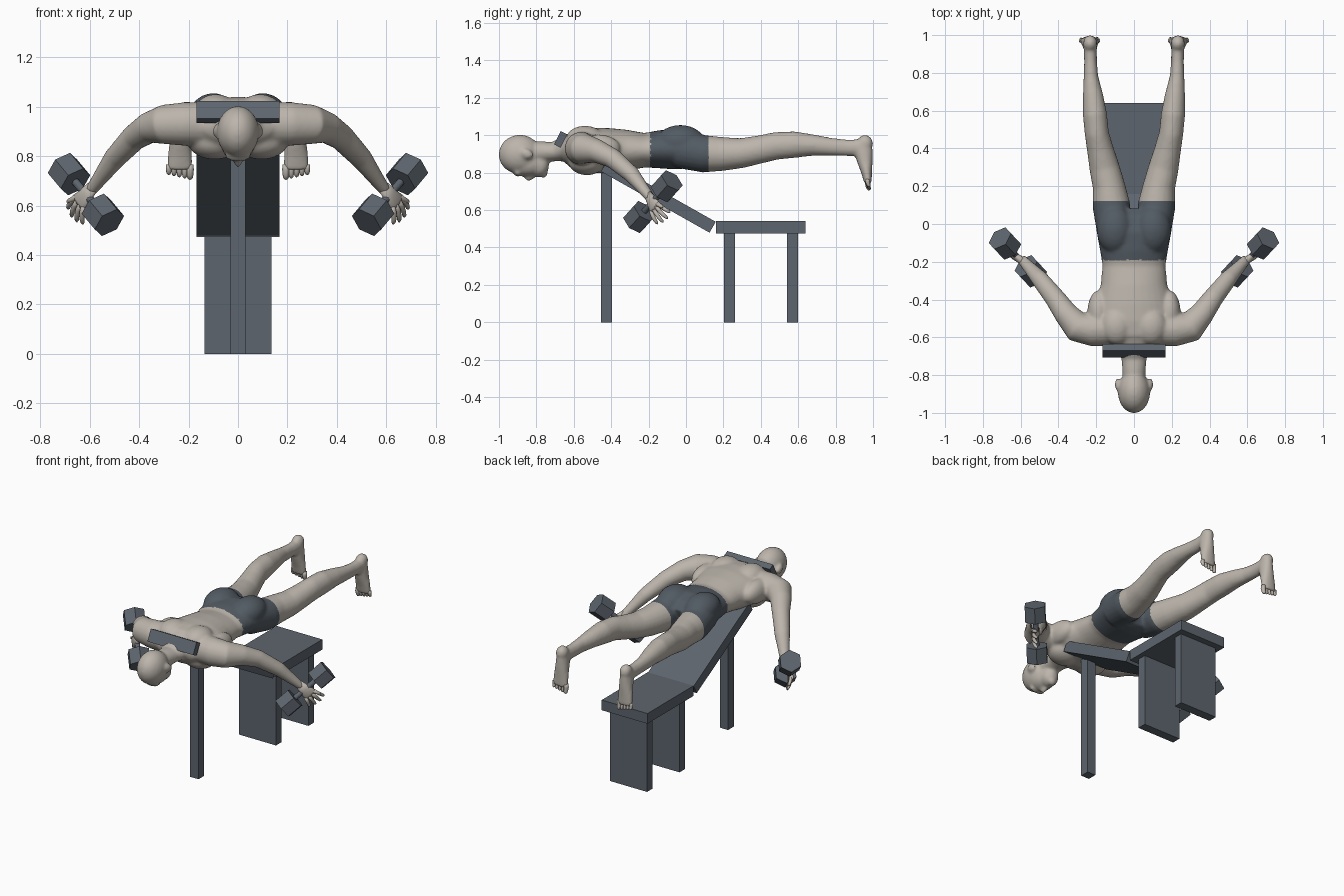
import bpy, bmesh, math
from mathutils import Vector, Matrix

if "Cube" in bpy.data.objects:
    bpy.data.objects.remove(bpy.data.objects["Cube"])


def material(name, rgb):
    m = bpy.data.materials.new(name)
    m.use_nodes = True
    m.diffuse_color = (*rgb, 1)
    m.node_tree.nodes["Principled BSDF"].inputs["Base Color"].default_value = (*rgb, 1)
    return m


skin = material("skin", (0.50, 0.46, 0.41))
cloth = material("shorts_grey", (0.085, 0.105, 0.125))
steel = material("bench_grey", (0.11, 0.13, 0.155))


def finish(name, bm, mat, smooth=False):
    bmesh.ops.recalc_face_normals(bm, faces=bm.faces)
    me = bpy.data.meshes.new(name)
    bm.to_mesh(me)
    bm.free()
    me.materials.append(mat)
    for p in me.polygons:
        p.use_smooth = smooth
    ob = bpy.data.objects.new(name, me)
    bpy.context.collection.objects.link(ob)
    return ob


def loft(bm, rings, up=(0, 0, 1), n=20):
    """Closed skin through elliptical rings: (x, y, z, half width, half height)."""
    pts = [Vector(r[:3]) for r in rings]
    loops = []
    for i, r in enumerate(rings):
        t = (pts[min(i + 1, len(pts) - 1)] - pts[max(i - 1, 0)]).normalized()
        side = Vector(up).cross(t).normalized()
        top = t.cross(side)
        angles = [math.tau * k / n for k in range(n)]
        loops.append([bm.verts.new(pts[i] + side * r[3] * math.cos(a) + top * r[4] * math.sin(a))
                      for a in angles])
    for a, b in zip(loops, loops[1:]):
        for k in range(n):
            bm.faces.new((a[k], a[(k + 1) % n], b[(k + 1) % n], b[k]))
    bm.faces.new(loops[0])
    bm.faces.new(loops[-1])


def blob(bm, centre, radii, tilt=0):
    mat = (Matrix.Translation(centre) @ Matrix.Rotation(tilt, 4, 'X')
           @ Matrix.Diagonal((*radii, 1)))
    bmesh.ops.create_icosphere(bm, subdivisions=3, radius=1, matrix=mat)


def box(name, centre, size, tilt=0):
    bm = bmesh.new()
    mat = (Matrix.Translation(centre) @ Matrix.Rotation(tilt, 4, 'X')
           @ Matrix.Diagonal((*size, 1)))
    bmesh.ops.create_cube(bm, size=1, matrix=mat)
    return finish(name, bm, steel)


def digit(bm, base, tip, r, sag):
    """Tapered finger or toe with a rounded tip and a slight bend."""
    base, tip = Vector(base), Vector(tip)
    rings = []
    for t, k in ((0, 1), (0.35, 1.05), (0.7, 0.92), (0.9, 0.75), (1, 0.3)):
        p = base.lerp(tip, t) + Vector(sag) * math.sin(t * math.pi)
        rings.append((*p, r * k, r * k))
    loft(bm, rings, up=(1, 0.3, 0), n=10)


# Bench
box("seat_pad", (0, 0.4, 0.507), (0.334, 0.48, 0.067))
box("incline_pad", (0, -0.148, 0.672), (0.334, 0.667, 0.067), -math.atan2(0.33, 0.585))
box("front_post", (0, -0.425, 0.415), (0.06, 0.06, 0.83))
for name, y in (("middle_leg", 0.232), ("rear_leg", 0.57)):
    box(name, (0, y, 0.237), (0.27, 0.058, 0.475))
box("shoulder_bar", (0, -0.67, 0.978), (0.334, 0.04, 0.08), math.radians(-27))

# Body: overlapping forms fused into one skin
bm = bmesh.new()
torso = [(-0.665, 0.935, 0.10, 0.045), (-0.645, 0.93, 0.15, 0.07), (-0.6, 0.925, 0.2, 0.105),
         (-0.52, 0.918, 0.222, 0.122), (-0.42, 0.918, 0.205, 0.121), (-0.32, 0.92, 0.176, 0.11),
         (-0.22, 0.92, 0.167, 0.092), (-0.14, 0.925, 0.180, 0.102), (-0.05, 0.925, 0.197, 0.108),
         (0.02, 0.915, 0.195, 0.095), (0.06, 0.90, 0.15, 0.07)]
loft(bm, [(0, y, z, w, h) for y, z, w, h in torso], n=32)
loft(bm, [(0, -0.86, 0.905, 0.06, 0.06), (0, -0.77, 0.912, 0.062, 0.056),
          (0, -0.71, 0.912, 0.067, 0.052), (0, -0.66, 0.925, 0.10, 0.065),
          (0, -0.6, 0.93, 0.15, 0.09)])

# Head, facing down
blob(bm, (0, -0.888, 0.897), (0.086, 0.114, 0.106))
blob(bm, (0, -0.85, 0.848), (0.068, 0.10, 0.07))
blob(bm, (0, -0.79, 0.838), (0.055, 0.058, 0.062))
blob(bm, (0, -0.762, 0.80), (0.028, 0.024, 0.028))
blob(bm, (0, -0.838, 0.782), (0.016, 0.03, 0.027), 0.5)
blob(bm, (0, -0.797, 0.79), (0.03, 0.016, 0.016))
blob(bm, (0, -0.90, 0.80), (0.055, 0.02, 0.022))

leg = [(0.105, -0.04, 0.925, 0.092, 0.10), (0.12, 0.1, 0.9, 0.1, 0.1),
       (0.133, 0.2, 0.9, 0.086, 0.09), (0.157, 0.3, 0.905, 0.08, 0.08),
       (0.18, 0.4, 0.925, 0.07, 0.075), (0.197, 0.48, 0.943, 0.064, 0.074),
       (0.207, 0.58, 0.95, 0.064, 0.071), (0.217, 0.68, 0.947, 0.054, 0.057),
       (0.228, 0.78, 0.938, 0.039, 0.047), (0.23, 0.86, 0.933, 0.034, 0.044),
       (0.232, 0.95, 0.933, 0.035, 0.046)]
foot = [(0.232, 0.945, 0.96, 0.034, 0.045), (0.232, 0.947, 0.92, 0.038, 0.052),
        (0.233, 0.957, 0.86, 0.043, 0.042), (0.235, 0.966, 0.8, 0.05, 0.029),
        (0.236, 0.973, 0.745, 0.053, 0.02)]
arm = [(0.1, -0.555, 0.93, 0.09, 0.09), (0.22, -0.56, 0.93, 0.088, 0.088),
       (0.3, -0.545, 0.928, 0.082, 0.08), (0.36, -0.475, 0.915, 0.064, 0.063),
       (0.42, -0.39, 0.875, 0.054, 0.053), (0.5, -0.29, 0.79, 0.046, 0.044),
       (0.555, -0.23, 0.715, 0.034, 0.032), (0.595, -0.186, 0.66, 0.027, 0.024)]


def flip(rings, s):
    return [(s * r[0], *r[1:]) for r in rings]


for s in (1, -1):
    loft(bm, flip(leg, s))
    loft(bm, flip(foot, s), up=(0, 1, 0))
    loft(bm, flip(arm, s))
    blob(bm, (s * 0.232, 0.957, 0.957), (0.037, 0.043, 0.045))       # heel
    blob(bm, (s * 0.1, -0.03, 0.965), (0.098, 0.13, 0.09))           # buttock
    blob(bm, (s * 0.09, -0.54, 0.985), (0.085, 0.1, 0.066))          # shoulder blade
    blob(bm, (s * 0.095, -0.53, 0.862), (0.11, 0.1, 0.076))          # chest
    blob(bm, (s * 0.187, -0.47, 0.93), (0.06, 0.12, 0.075))          # side muscle
    blob(bm, (s * 0.088, -0.85, 0.9), (0.013, 0.035, 0.026), -0.5)   # ear

body = finish("body", bm, skin, True)
remesh = body.modifiers.new("fuse", 'REMESH')
remesh.mode = 'VOXEL'
remesh.voxel_size = 0.009
remesh.use_smooth_shade = True
relax = body.modifiers.new("relax", 'SMOOTH')
relax.factor = 0.5
relax.iterations = 7
graph = bpy.context.evaluated_depsgraph_get()
fused = bpy.data.meshes.new_from_object(body.evaluated_get(graph))
body.modifiers.clear()
body.data = fused
fused.materials.clear()
fused.materials.append(skin)
fused.materials.append(cloth)

# Shorts: the band of skin around the hips
for p in fused.polygons:
    p.use_smooth = True
    p.material_index = int(-0.19 < p.center.y < 0.12 and abs(p.center.x) < 0.3)

# Hands, toes and dumbbells
for s, side in ((1, "left"), (-1, "right")):
    def at(v):
        return Vector((s * v[0], v[1], v[2]))

    grip = Vector((0.615, -0.177, 0.645))
    axis = Vector((0.14, 0.15, 0.168)).normalized()
    reach = Vector((0.06, 0.1, -0.14)).normalized()
    out = reach.cross(axis).normalized()

    bm = bmesh.new()
    wrist = Vector((0.588, -0.193, 0.67))
    knuckle = grip + reach * 0.035 + out * 0.018
    palm = [(wrist - reach * 0.015, 0.024, 0.022), (wrist.lerp(knuckle, 0.5), 0.035, 0.019),
            (knuckle, 0.042, 0.015), (knuckle + reach * 0.012, 0.036, 0.01)]
    loft(bm, [(*at(p), w, h) for p, w, h in palm], up=at(out))
    for k, length in ((-0.032, 0.075), (-0.011, 0.093), (0.011, 0.098), (0.032, 0.085)):
        base = knuckle + axis * k
        tip = base + reach * length + axis * k * 0.7 - out * 0.012
        digit(bm, at(base), at(tip), 0.011, at(out * 0.008))
    digit(bm, at(wrist + reach * 0.015), at((0.692, -0.125, 0.615)), 0.012, at(out * 0.006))
    finish(side + "_hand", bm, skin, True)

    bm = bmesh.new()
    for i in range(5):
        x = 0.194 + i * 0.0215
        r = 0.0145 if i == 0 else 0.0115
        digit(bm, (s * x, 0.973, 0.765), (s * x, 0.982, 0.706 + i * 0.005), r, (0, -0.006, 0))
    finish(side + "_toes", bm, skin, True)

    turn = at(axis).to_track_quat('Z', 'Y').to_matrix().to_4x4()
    for name, offset, r, length, sides in (("upper_weight", 0.13, 0.07, 0.1, 6),
                                           ("lower_weight", -0.13, 0.07, 0.1, 6),
                                           ("handle", 0, 0.016, 0.2, 16)):
        bm = bmesh.new()
        bmesh.ops.create_cone(bm, cap_ends=True, segments=sides, radius1=r, radius2=r, depth=length,
                              matrix=Matrix.Translation(at(grip + axis * offset)) @ turn)
        finish(side + "_dumbbell_" + name, bm, steel)
